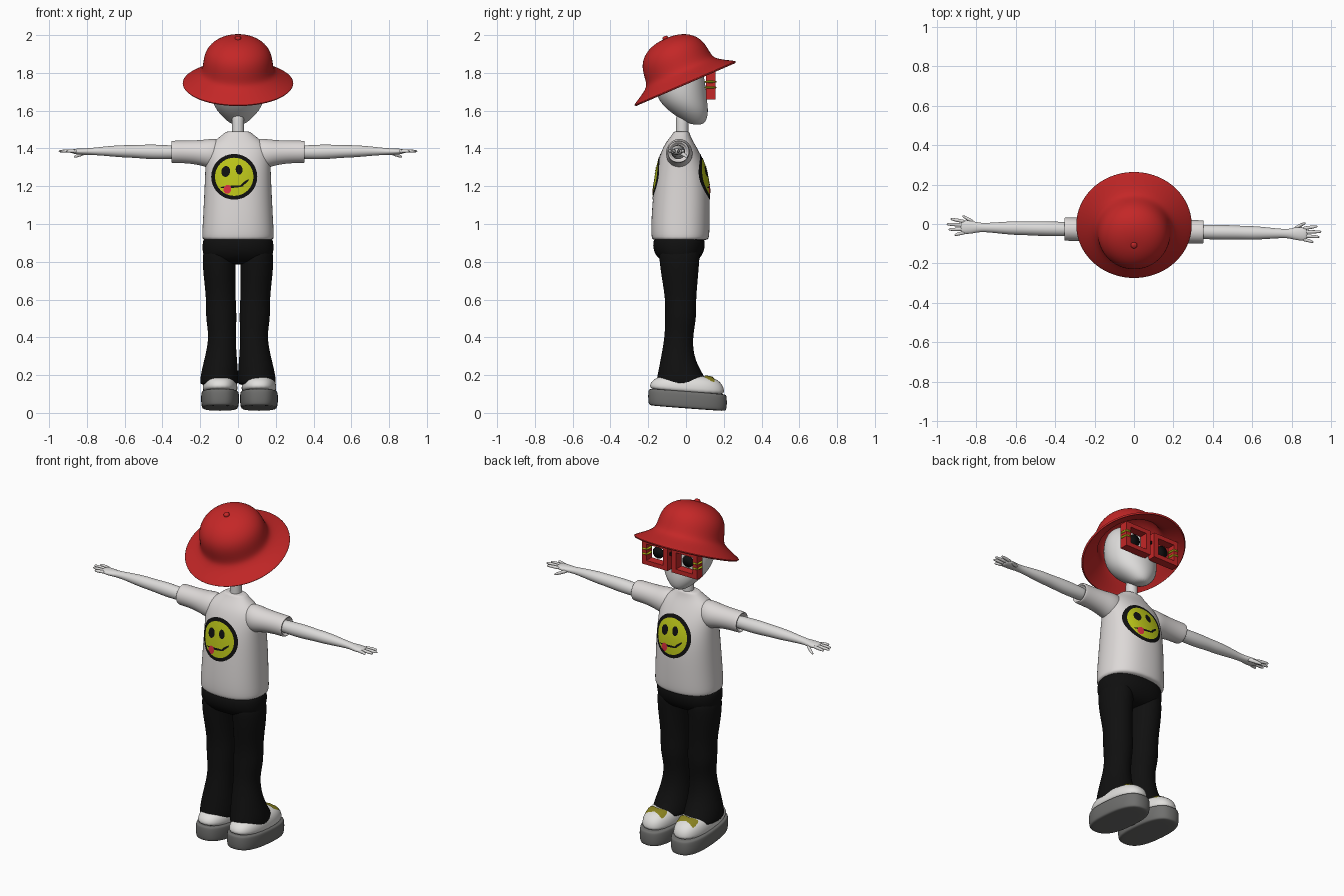
import bpy, bmesh, math
from mathutils import Matrix, Vector
from mathutils.bvhtree import BVHTree

if "Cube" in bpy.data.objects:
    bpy.data.objects.remove(bpy.data.objects["Cube"], do_unlink=True)


def material(name, r, g, b):
    m = bpy.data.materials.new(name)
    m.use_nodes = True
    m.diffuse_color = (r, g, b, 1)
    bsdf = m.node_tree.nodes["Principled BSDF"]
    bsdf.inputs["Base Color"].default_value = (r, g, b, 1)
    bsdf.inputs["Roughness"].default_value = 0.8
    return m


RED = material("hat red", 0.55, 0.02, 0.02)
SKIN = material("pale skin", 0.72, 0.71, 0.70)
SHIRT = material("shirt white", 0.72, 0.69, 0.68)
BLACK = material("black", 0.005, 0.005, 0.005)
YELLOW = material("yellow", 0.50, 0.56, 0.01)
SOLE = material("sole grey", 0.16, 0.16, 0.155)
SHOE = material("shoe white", 0.75, 0.74, 0.72)
OLIVE = material("olive strap", 0.26, 0.23, 0.015)
PINK = material("tongue red", 0.70, 0.03, 0.05)


def finish(name, bm, mat, smooth=True):
    bmesh.ops.recalc_face_normals(bm, faces=bm.faces)
    mesh = bpy.data.meshes.new(name)
    bm.to_mesh(mesh)
    bm.free()
    mesh.materials.append(mat)
    for p in mesh.polygons:
        p.use_smooth = smooth
    ob = bpy.data.objects.new(name, mesh)
    bpy.context.collection.objects.link(ob)
    return ob


def unit_ring(n, power):
    """Points of a superellipse with half axes of one."""
    for i in range(n):
        c, s = math.cos(math.tau * i / n), math.sin(math.tau * i / n)
        yield (math.copysign(abs(c) ** (2 / power), c),
               math.copysign(abs(s) ** (2 / power), s))


def loft(name, mat, sections, axis="z", n=20, power=2, warp=None, cap=True, sub=2):
    """Skin rings (t, centre a, centre b, radius a, radius b) along an axis."""
    bm = bmesh.new()
    rings = []
    for t, a, b, ra, rb in sections:
        ring = []
        for c, s in unit_ring(n, power):
            u, v = a + ra * c, b + rb * s
            co = {"z": (u, v, t), "x": (t, u, v), "y": (u, t, v)}[axis]
            ring.append(bm.verts.new(warp(*co) if warp else co))
        rings.append(ring)
    for lo, hi in zip(rings, rings[1:]):
        for i in range(n):
            j = (i + 1) % n
            bm.faces.new((lo[i], lo[j], hi[j], hi[i]))
    if cap:
        bm.faces.new(rings[0])
    bm.faces.new(rings[-1])
    ob = finish(name, bm, mat)
    if sub:
        m = ob.modifiers.new("smooth", "SUBSURF")
        m.levels = m.render_levels = sub
    return ob


def boxes(name, mat, items):
    """Several boxes (centre, size) in one object."""
    bm = bmesh.new()
    for centre, size in items:
        bmesh.ops.create_cube(bm, size=1, matrix=Matrix.Translation(centre)
                              @ Matrix.Diagonal((*size, 1)))
    return finish(name, bm, mat, False)


def surface(ob):
    bpy.context.view_layer.update()
    return BVHTree.FromObject(ob, bpy.context.evaluated_depsgraph_get())


def plate(name, mat, tree, place, ray, u, v, ru, rv, turn=0, lift=0.003, power=2):
    """Thin oval patch draped over a surface."""
    bm = bmesh.new()
    n, steps = 32, 6
    ct, st = math.cos(math.radians(turn)), math.sin(math.radians(turn))

    def point(c, s):
        x, y = ru * c, rv * s
        start = Vector(place(u + x * ct - y * st, v + x * st + y * ct))
        hit = tree.ray_cast(start, ray)[0] or start + ray
        return bm.verts.new(hit - ray * lift)

    middle = point(0, 0)
    rings = [[point(c * k / steps, s * k / steps) for c, s in unit_ring(n, power)]
             for k in range(1, steps + 1)]
    for i in range(n):
        j = (i + 1) % n
        bm.faces.new((middle, rings[0][i], rings[0][j]))
        for lo, hi in zip(rings, rings[1:]):
            bm.faces.new((lo[i], hi[i], hi[j], lo[j]))
    return finish(name, bm, mat)


# Hat: tilted bell with a brim and a top button
tilt = Matrix.Translation((0, -0.005, 1.745)) @ Matrix.Rotation(math.radians(23.4), 4, "X")
hat_profile = [(0, 0.295), (0.006, 0.288), (0.03, 0.245), (0.055, 0.205), (0.08, 0.188),
               (0.14, 0.184), (0.195, 0.165), (0.238, 0.115), (0.256, 0.055), (0.258, 0.015)]
hat = loft("hat", RED, [(z, 0, 0, r, r) for z, r in hat_profile], n=28, cap=False)
hat.matrix_world = tilt
thick = hat.modifiers.new("thickness", "SOLIDIFY")
thick.thickness = 0.01
button = loft("hat_button", RED, [(z, 0, 0, r, r) for z, r in
              ((0.245, 0.016), (0.262, 0.018), (0.272, 0.012))], n=12)
button.matrix_world = tilt

# Head and neck
loft("head", SKIN, [
    (1.525, 0, 0.06, 0.03, 0.03), (1.55, 0, 0.045, 0.065, 0.066),
    (1.60, 0, 0.012, 0.115, 0.108), (1.66, 0, -0.02, 0.143, 0.132),
    (1.74, 0, -0.035, 0.153, 0.14), (1.82, 0, -0.04, 0.145, 0.13),
    (1.89, 0, -0.06, 0.10, 0.09), (1.91, 0, -0.06, 0.04, 0.04)])
loft("neck", SKIN, [(z, 0, -0.02, 0.033, 0.034) for z in (1.42, 1.46, 1.53, 1.6)], n=14)

# Glasses: square frames with dark discs and wire coils
for side, s in (("left", 1), ("right", -1)):
    x, y, z = 0.098 * s, 0.13, 1.735
    boxes(side + "_frame", RED, [
        ((x - 0.07, y, z), (0.03, 0.05, 0.15)), ((x + 0.07, y, z), (0.03, 0.05, 0.15)),
        ((x, y, z - 0.062), (0.112, 0.05, 0.026)), ((x, y, z + 0.062), (0.112, 0.05, 0.026))])
    loft(side + "_lens_disc", BLACK, [(t, x, z, 0.034, 0.034) for t in (0.118, 0.126)],
         "y", n=16, sub=0)
    for k, dz in enumerate((-0.012, 0.018)):
        loft(f"{side}_coil_{k}", YELLOW, [(z + dz + h, x + 0.07 * s, y, r, r + 0.008) for h, r in
             ((-0.007, 0.022), (0, 0.027), (0.007, 0.022))], n=16, sub=1)
boxes("glasses_bridge", BLACK, [((0, 0.13, 1.755), (0.04, 0.015, 0.015))])

# Shirt body
torso = loft("shirt_body", SHIRT, [
    (0.912, 0, -0.03, 0.182, 0.143), (0.922, 0, -0.03, 0.193, 0.154),
    (1.00, 0, -0.03, 0.188, 0.157), (1.20, 0, -0.022, 0.178, 0.15),
    (1.30, 0, -0.025, 0.174, 0.132), (1.37, 0, -0.03, 0.173, 0.107),
    (1.42, 0, -0.033, 0.155, 0.082), (1.455, 0, -0.03, 0.105, 0.058),
    (1.48, 0, -0.025, 0.074, 0.045), (1.492, 0, -0.025, 0.062, 0.04)], n=24, power=2.3)

# Painted grinning faces on chest and back
tree = surface(torso)
for where, d in (("back", 1), ("chest", -1)):
    def place(u, v, d=d):
        return (d * (u - 0.02), -d, 1.25 + v)

    for part, mat, args in (
            ("outline", BLACK, (0, 0, 0.122, 0.121, 0, 0.002)),
            ("face", YELLOW, (0, 0, 0.102, 0.101, 0, 0.004)),
            ("big_eye", BLACK, (-0.045, 0.028, 0.023, 0.029, -12, 0.006)),
            ("small_eye", BLACK, (0.026, 0.038, 0.018, 0.026, 8, 0.006)),
            ("mouth", BLACK, (-0.012, -0.053, 0.062, 0.006, 4, 0.006)),
            ("mouth_corner", BLACK, (0.055, -0.032, 0.028, 0.006, 38, 0.006)),
            ("tongue", PINK, (-0.036, -0.066, 0.02, 0.024, -15, 0.008))):
        plate(f"{where}_{part}", mat, tree, place, Vector((0, d, 0)), *args)


# Sleeves, arms and hands
def arm_line(x, y, z):
    return (x, y - 0.033 - 0.02 * x, z)


for side, s in (("left", 1), ("right", -1)):
    def limb(name, mat, rows, n=14, s=s, side=side):
        rows = [(s * r[0], *r[1:]) for r in rows]
        return loft(f"{side}_{name}", mat, rows, "x", n=n, warp=arm_line)

    limb("sleeve", SHIRT, [
        (0.08, 0, 1.375, 0.06, 0.078), (0.15, 0, 1.372, 0.075, 0.08),
        (0.20, 0, 1.378, 0.066, 0.066), (0.28, 0, 1.382, 0.059, 0.06),
        (0.345, 0, 1.382, 0.06, 0.06), (0.354, 0, 1.382, 0.058, 0.058),
        (0.354, 0, 1.382, 0.048, 0.048), (0.33, 0, 1.382, 0.044, 0.044)], n=20)
    limb("arm", SKIN, [
        (0.30, 0, 1.38, 0.036, 0.036), (0.38, 0, 1.38, 0.038, 0.038),
        (0.46, 0, 1.382, 0.039, 0.041), (0.55, 0, 1.384, 0.035, 0.034),
        (0.61, 0, 1.385, 0.036, 0.034), (0.70, 0, 1.386, 0.028, 0.026),
        (0.78, 0, 1.384, 0.021, 0.018), (0.82, 0, 1.383, 0.034, 0.018),
        (0.865, 0, 1.384, 0.036, 0.015), (0.88, 0, 1.384, 0.028, 0.009)])
    for k, tip in enumerate((0.91, 0.94, 0.95, 0.93)):
        y = -0.028 + 0.0185 * k
        limb(f"finger_{k}", SKIN, [
            (0.85, y, 1.385, 0.009, 0.009), (0.89, y * 1.2, 1.386, 0.01, 0.01),
            (tip - 0.01, y * 1.4, 1.386, 0.008, 0.008), (tip, y * 1.45, 1.385, 0.004, 0.004)], n=8)
    limb("thumb", SKIN, [
        (0.80, 0.015, 1.38, 0.011, 0.011), (0.83, 0.035, 1.37, 0.012, 0.012),
        (0.86, 0.052, 1.358, 0.009, 0.009), (0.87, 0.055, 1.355, 0.004, 0.004)], n=8)

# Trousers
loft("trouser_hips", BLACK, [
    (0.95, 0, -0.035, 0.175, 0.125), (0.90, 0, -0.037, 0.192, 0.142),
    (0.85, 0, -0.038, 0.19, 0.134), (0.81, 0, -0.036, 0.178, 0.105),
    (0.785, 0, -0.035, 0.14, 0.06)], power=2.3)
leg_rows = [
    (0.90, 0.095, -0.035, 0.09, 0.115), (0.80, 0.1, -0.035, 0.089, 0.106),
    (0.72, 0.098, -0.033, 0.085, 0.098), (0.60, 0.09, -0.028, 0.078, 0.081),
    (0.50, 0.089, -0.028, 0.084, 0.085), (0.41, 0.083, -0.038, 0.07, 0.074),
    (0.30, 0.09, -0.046, 0.084, 0.086), (0.21, 0.098, -0.032, 0.1, 0.118),
    (0.16, 0.1, -0.02, 0.103, 0.14), (0.145, 0.1, -0.02, 0.096, 0.132)]


# Shoes slope down towards the toes
def slope(x, y, z):
    return (x, y, z - 0.075 * y)


for side, s in (("left", 1), ("right", -1)):
    loft(side + "_trouser_leg", BLACK, [(r[0], s * r[1], *r[2:]) for r in leg_rows])
    cx = 0.103 * s + 0.008
    loft(side + "_sole", SOLE, [
        (0.024, cx, 0.008, 0.088, 0.197), (0.028, cx, 0.008, 0.098, 0.207),
        (0.07, cx, 0.008, 0.102, 0.211), (0.11, cx, 0.008, 0.1, 0.208),
        (0.116, cx, 0.008, 0.092, 0.2)], n=24, power=2.6, warp=slope)
    upper = loft(side + "_shoe_upper", SHOE, [
        (0.10, cx, 0.005, 0.09, 0.197), (0.135, cx, 0.005, 0.094, 0.2),
        (0.165, cx, 0.01, 0.088, 0.184), (0.19, cx, 0.02, 0.07, 0.145),
        (0.203, cx, 0.03, 0.035, 0.09)], n=24, power=2.4, warp=slope)
    tree = surface(upper)
    for k, turn in enumerate((14, -14)):
        plate(f"{side}_strap_{k}", OLIVE, tree, lambda u, v: (u, v, 1), Vector((0, 0, -1)),
              cx, 0.125, 0.062, 0.016, turn, 0.004 + 0.002 * k, 6)
